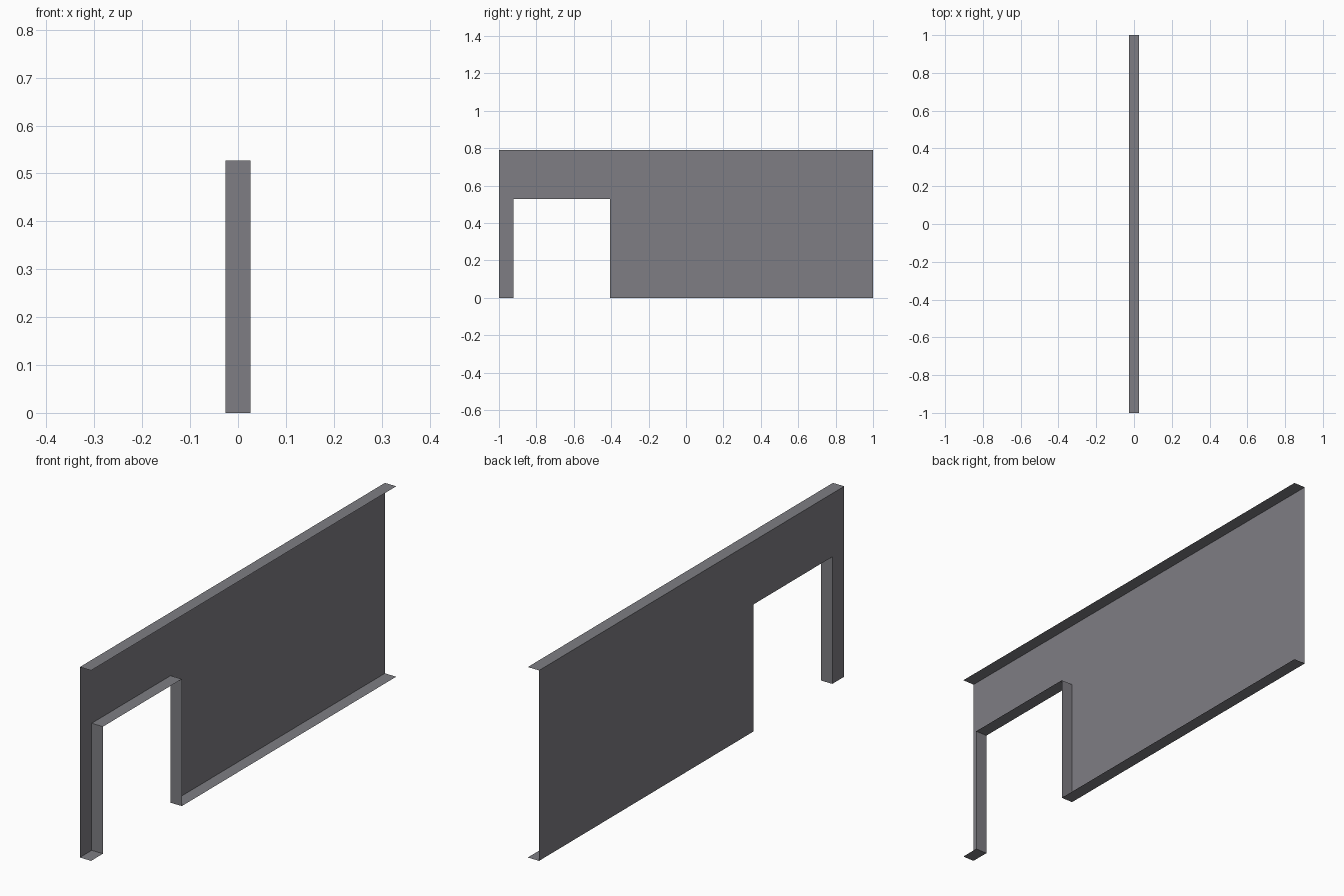
import bpy
import bmesh

if "Cube" in bpy.data.objects:
    bpy.data.objects.remove(bpy.data.objects["Cube"])

HALF = 0.026      # half the wall thickness
TOP = 0.79        # wall height
DOOR_Y0, DOOR_Y1, DOOR_Z = -0.922, -0.405, 0.527

plaster = bpy.data.materials.new("grey plaster")
plaster.diffuse_color = (0.21, 0.207, 0.228, 1.0)
plaster.use_nodes = True
plaster.node_tree.nodes["Principled BSDF"].inputs["Base Color"].default_value = plaster.diffuse_color


def make_part(name, quads):
    """Mesh object from a list of polygons, welded at shared corners."""
    bm = bmesh.new()
    for pts in quads:
        bm.faces.new([bm.verts.new(p) for p in pts])
    bmesh.ops.remove_doubles(bm, verts=bm.verts, dist=1e-5)
    mesh = bpy.data.meshes.new(name)
    bm.to_mesh(mesh)
    bm.free()
    mesh.materials.append(plaster)
    obj = bpy.data.objects.new(name, mesh)
    bpy.context.collection.objects.link(obj)
    return obj


def strip(a, b):
    """Flat return strip across the wall thickness along outline edge a-b."""
    return [(-HALF, *a), (-HALF, *b), (HALF, *b), (HALF, *a)]


# Wall outline in (y, z), counter-clockwise, with the doorway notch
outline = [(-1, 0), (DOOR_Y0, 0), (DOOR_Y0, DOOR_Z), (DOOR_Y1, DOOR_Z),
           (DOOR_Y1, 0), (1, 0), (1, TOP), (-1, TOP)]
edges = list(zip(outline, outline[1:] + outline[:1]))

# Single-sided wall sheet, facing -x
make_part("wall_sheet", [[(-HALF, y, z) for y, z in reversed(outline)]])

# Doorway lining: two jambs and the lintel
make_part("doorway_lining", [strip(*e) for e in edges[1:4]])

# Bottom strips and top cap; both wall ends stay open
make_part("bottom_strips", [strip(*edges[0]), strip(*edges[4])])
make_part("top_cap", [strip(*edges[6])])
